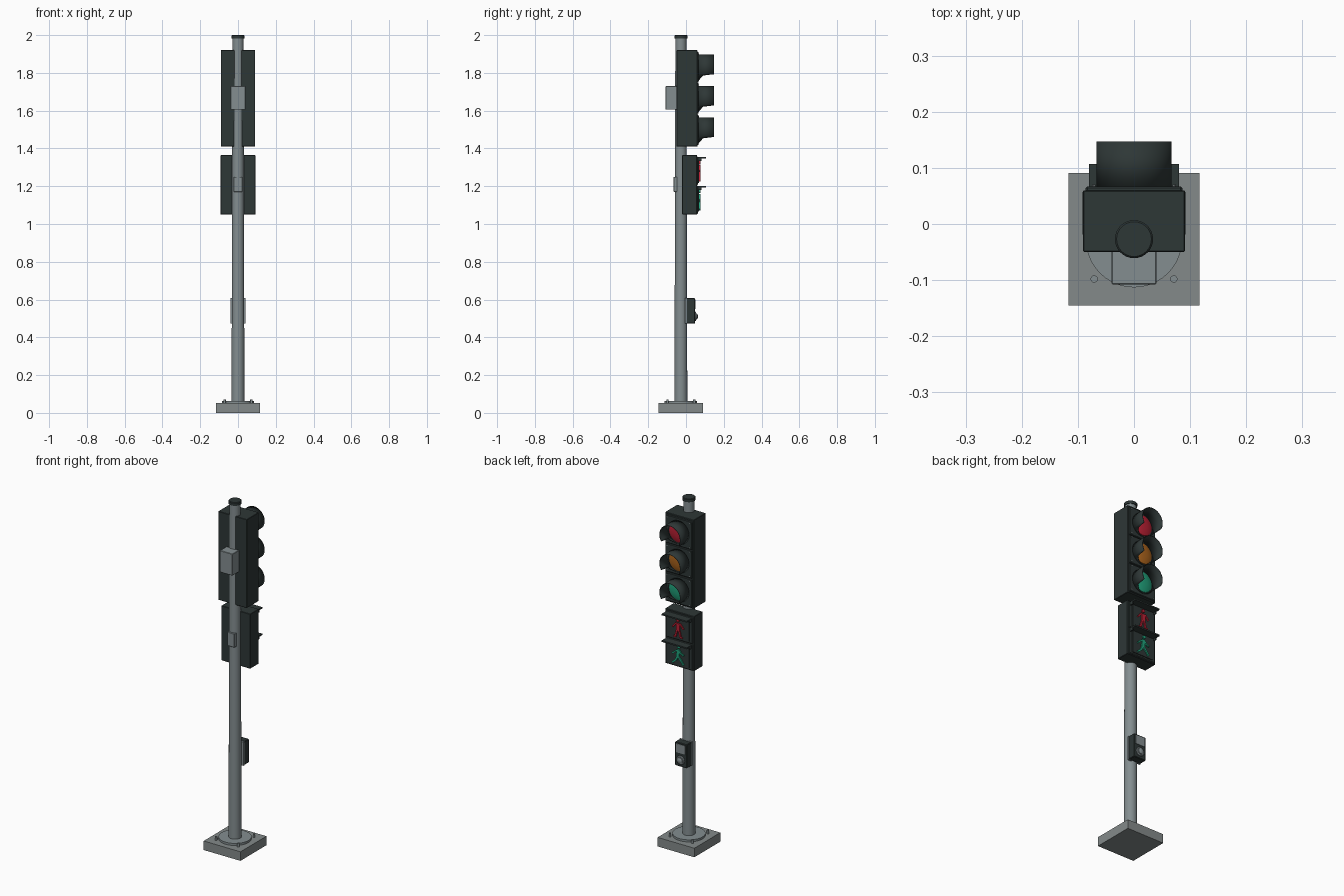
import bpy, bmesh, math
from mathutils import Vector, Matrix

cube = bpy.data.objects.get("Cube")
if cube:
    bpy.data.objects.remove(cube, do_unlink=True)

POLE_Y = -0.027


def material(name, rgb):
    m = bpy.data.materials.new(name)
    m.use_nodes = True
    m.diffuse_color = (*rgb, 1)
    m.node_tree.nodes["Principled BSDF"].inputs["Base Color"].default_value = (*rgb, 1)
    return m


STEEL = material("galvanised_steel", (0.23, 0.27, 0.28))
CONCRETE = material("concrete", (0.23, 0.255, 0.255))
DARK = material("dark_housing", (0.027, 0.038, 0.037))
RED = material("red_signal", (0.5, 0.015, 0.035))
AMBER = material("amber_signal", (0.42, 0.13, 0.012))
GREEN = material("green_signal", (0.015, 0.36, 0.2))


def finish(name, bm, mat, smooth=False):
    bmesh.ops.recalc_face_normals(bm, faces=bm.faces)
    me = bpy.data.meshes.new(name)
    bm.to_mesh(me)
    bm.free()
    me.materials.append(mat)
    ob = bpy.data.objects.new(name, me)
    bpy.context.collection.objects.link(ob)
    if smooth:
        bpy.ops.object.select_all(action='DESELECT')
        ob.select_set(True)
        bpy.context.view_layer.objects.active = ob
        bpy.ops.object.shade_smooth_by_angle(angle=math.radians(35))
    return ob


def box(name, x, y, z, mat, bevel=0.0):
    """Box from (low, high) ranges on each axis."""
    bm = bmesh.new()
    bmesh.ops.create_cube(bm, size=1)
    for v in bm.verts:
        v.co = Vector([(r[0] + r[1]) / 2 + c * (r[1] - r[0]) for r, c in zip((x, y, z), v.co)])
    if bevel:
        bmesh.ops.bevel(bm, geom=bm.edges[:], offset=bevel, segments=1, affect='EDGES')
    return finish(name, bm, mat)


def lathe(name, profile, origin, mat, axis='Z', n=32):
    """Turn (radius, height) points about an upright or a +y axis."""
    bm = bmesh.new()
    rings = []
    for r, h in profile:
        ring = []
        for i in range(n):
            a = math.tau * i / n
            p = Vector((r * math.cos(a), r * math.sin(a), h))
            if axis == 'Y':
                p = Vector((p.x, h, p.y))
            ring.append(bm.verts.new(p + Vector(origin)))
        rings.append(ring)
    for a, b in zip(rings, rings[1:]):
        for i in range(n):
            bm.faces.new((a[i], a[(i + 1) % n], b[(i + 1) % n], b[i]))
    bm.faces.new(rings[0])
    bm.faces.new(rings[-1])
    return finish(name, bm, mat, True)


def visor(name, zc):
    """Hooded tube whose underside is cut away, leaving a sloping collar."""
    n, r, y0 = 48, 0.067, 0.064
    bm = bmesh.new()
    back, front = [], []
    for i in range(n):
        a = math.tau * (i + 0.5) / n
        x, z = r * math.cos(a), r * math.sin(a)
        length = 0.083 if z > -0.04 else 0.006 + 0.9 * (z + r)
        back.append(bm.verts.new((x, y0, zc + z)))
        front.append(bm.verts.new((x, y0 + length, zc + z)))
    for i in range(n):
        j = (i + 1) % n
        bm.faces.new((back[i], back[j], front[j], front[i]))
    ob = finish(name, bm, DARK, True)
    mod = ob.modifiers.new("thickness", 'SOLIDIFY')
    mod.thickness = 0.003
    mod.offset = -1
    return ob


def figure(name, strokes, head, zc, mat):
    """Raised pictogram made of bars (u to the viewer's right, v up) and a disc head."""
    bm = bmesh.new()
    for u0, v0, u1, v1, w in strokes:
        a, b = Vector((-u0, 0, v0)), Vector((-u1, 0, v1))
        d = b - a
        turn = Matrix.Rotation(-math.atan2(d.z, d.x), 4, 'Y')
        place = Matrix.Translation((a + b) / 2 + Vector((0, 0.072, zc)))
        size = Matrix.Diagonal((d.length + w * 0.5, 0.008, w, 1))
        bmesh.ops.create_cube(bm, size=1, matrix=place @ turn @ size)
    place = Matrix.Translation((-head[0], 0.072, zc + head[1])) @ Matrix.Rotation(math.pi / 2, 4, 'X')
    bmesh.ops.create_cone(bm, cap_ends=True, segments=16, radius1=0.0095, radius2=0.0095,
                          depth=0.008, matrix=place)
    return finish(name, bm, mat)


# Footing, flange, bolts and tapered pole
box("base_slab", (-0.117, 0.117), (-0.145, 0.091), (0, 0.052), CONCRETE)
lathe("pole_flange", [(0.086, 0.05), (0.086, 0.064)], (0, POLE_Y, 0), STEEL, n=40)
for sx in (-1, 1):
    for sy in (-1, 1):
        lathe("anchor_bolt", [(0.0065, 0.05), (0.0065, 0.072)],
              (sx * 0.071, POLE_Y + sy * 0.071, 0), STEEL, n=12)
lathe("pole", [(0.034, 0.06), (0.0295, 1.985)], (0, POLE_Y, 0), STEEL)
lathe("pole_cap", [(0.034, 1.982), (0.034, 1.997), (0.031, 2.0)], (0, POLE_Y, 0), DARK)

# Vehicle signal: housing, section doors, lenses and visors
box("signal_housing", (-0.091, 0.091), (-0.05, 0.06), (1.41, 1.92), DARK, 0.002)
for label, zc, mat in (("red", 1.83, RED), ("amber", 1.665, AMBER), ("green", 1.498, GREEN)):
    box(label + "_door", (-0.086, 0.086), (0.055, 0.067), (zc - 0.081, zc + 0.081), DARK, 0.003)
    lathe(label + "_lens", [(0.06, 0.064), (0.058, 0.07), (0.045, 0.075), (0.025, 0.078), (0.006, 0.079)],
          (0, 0, zc), mat, 'Y')
    visor(label + "_visor", zc)
    for sx in (-1, 1):
        for sz in (-1, 1):
            lathe("door_screw", [(0.003, 0.066), (0.003, 0.07)],
                  (sx * 0.072, 0, zc + sz * 0.07), STEEL, 'Y', 8)

# Pedestrian signal: housing, framed panels and hoods
box("pedestrian_housing", (-0.092, 0.092), (-0.02, 0.058), (1.05, 1.365), DARK, 0.002)
for label, zc in (("stop", 1.28), ("walk", 1.127)):
    box(label + "_door", (-0.086, 0.086), (0.05, 0.064), (zc - 0.074, zc + 0.077), DARK, 0.004)
    box(label + "_panel", (-0.066, 0.066), (0.06, 0.069), (zc - 0.062, zc + 0.058), DARK)
    box(label + "_hood", (-0.08, 0.08), (0.06, 0.107), (zc + 0.066, zc + 0.074), DARK)
    for sx in (-1, 1):
        box(label + "_hood_bracket", (sx * 0.077 - 0.003, sx * 0.077 + 0.003), (0.06, 0.083),
            (zc + 0.054, zc + 0.07), DARK)

standing = [(0, 0.022, 0, -0.008, 0.022), (-0.012, 0.027, -0.034, 0.002, 0.008),
            (0.012, 0.027, 0.034, 0.002, 0.008), (-0.006, -0.008, -0.016, -0.05, 0.01),
            (0.006, -0.008, 0.016, -0.05, 0.01), (-0.016, -0.05, -0.026, -0.051, 0.007),
            (0.016, -0.05, 0.026, -0.051, 0.007)]
walking = [(0.004, 0.026, -0.002, -0.006, 0.019), (-0.002, 0.028, -0.022, 0.014, 0.008),
           (-0.022, 0.014, -0.034, 0.002, 0.008), (0.008, 0.026, 0.022, 0.008, 0.008),
           (0.022, 0.008, 0.036, 0.004, 0.008), (0, -0.008, 0.016, -0.026, 0.011),
           (0.016, -0.026, 0.034, -0.05, 0.01), (-0.004, -0.008, -0.012, -0.03, 0.011),
           (-0.012, -0.03, -0.034, -0.05, 0.01)]
figure("standing_figure", standing, (0, 0.045), 1.28, RED)
figure("walking_figure", walking, (0.006, 0.047), 1.127, GREEN)

# Pole fittings behind the signals
box("control_box", (-0.04, 0.04), (-0.108, -0.048), (1.605, 1.73), STEEL, 0.002)
box("pole_bracket", (-0.023, 0.023), (-0.065, -0.03), (1.17, 1.25), STEEL, 0.002)

# Push-button unit
box("button_backplate", (-0.039, 0.039), (-0.004, 0.004), (0.472, 0.608), STEEL)
box("button_box", (-0.038, 0.038), (0.003, 0.047), (0.472, 0.608), DARK, 0.003)
box("button_sign", (-0.029, 0.029), (0.045, 0.049), (0.55, 0.6), STEEL)
lathe("button_collar", [(0.025, 0.045), (0.025, 0.051), (0.021, 0.054)], (0, 0, 0.511), STEEL, 'Y', 24)
lathe("push_button", [(0.017, 0.05), (0.016, 0.058), (0.009, 0.062), (0.002, 0.063)],
      (0, 0, 0.511), STEEL, 'Y', 24)
